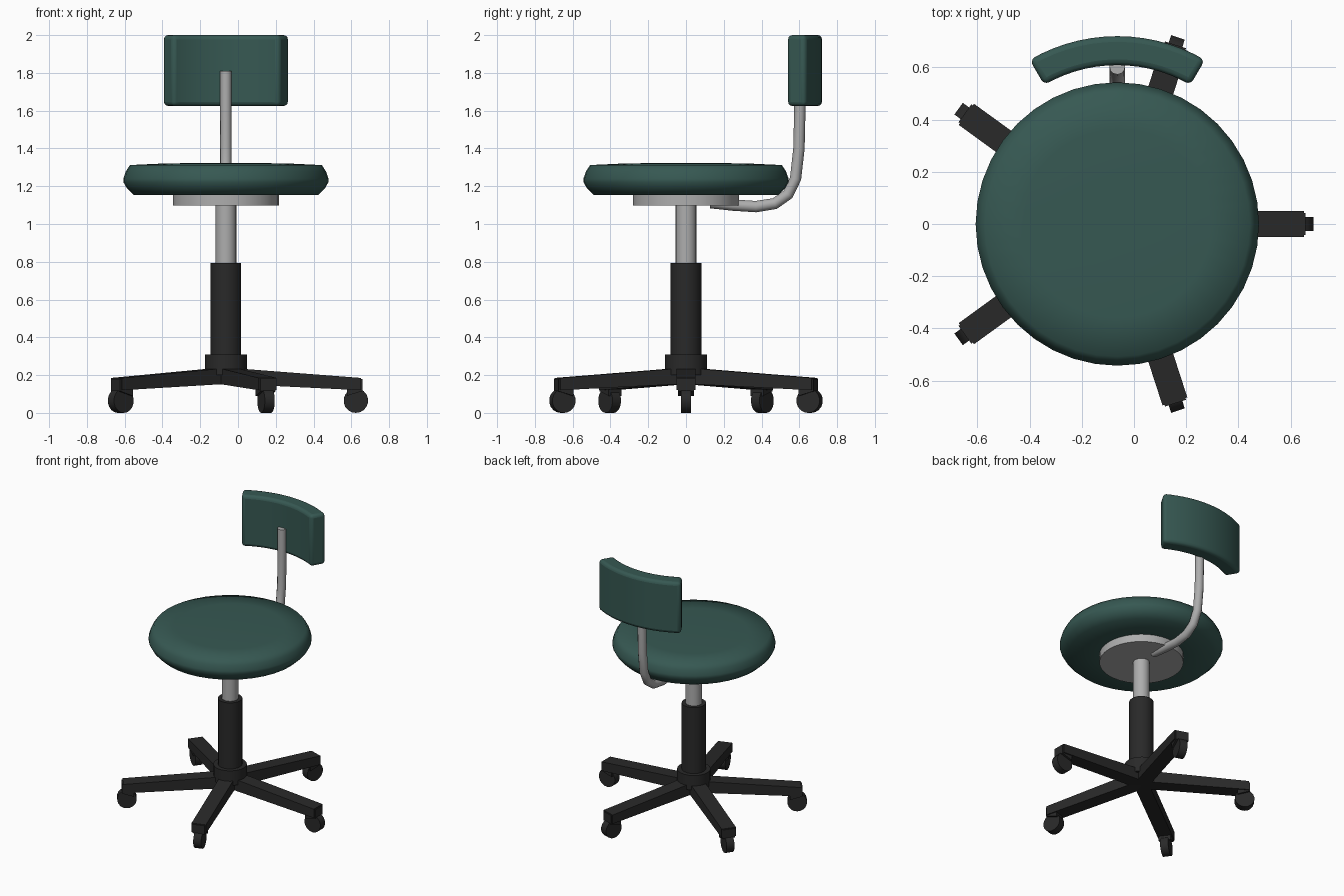
import bpy, bmesh
from math import sin, cos, pi, radians
from mathutils import Matrix, Vector

if "Cube" in bpy.data.objects:
    bpy.data.objects.remove(bpy.data.objects["Cube"])

CX = -0.064  # the column axis


def material(name, rgb):
    m = bpy.data.materials.new(name)
    m.use_nodes = True
    m.diffuse_color = (*rgb, 1)
    m.node_tree.nodes["Principled BSDF"].inputs["Base Color"].default_value = (*rgb, 1)
    return m


GREEN = material("dark green fabric", (0.037, 0.098, 0.085))
BLACK = material("black plastic", (0.022, 0.022, 0.022))
METAL = material("grey metal", (0.42, 0.42, 0.42))


def finish(bm, name, mat, angle=None):
    bmesh.ops.recalc_face_normals(bm, faces=bm.faces)
    mesh = bpy.data.meshes.new(name)
    bm.to_mesh(mesh)
    bm.free()
    mesh.materials.append(mat)
    ob = bpy.data.objects.new(name, mesh)
    bpy.context.collection.objects.link(ob)
    if angle:
        bpy.ops.object.select_all(action='DESELECT')
        ob.select_set(True)
        bpy.context.view_layer.objects.active = ob
        bpy.ops.object.shade_smooth_by_angle(angle=radians(angle))
    return ob


def lathe(name, profile, mat, steps, angle=35):
    """Spin an (r, z) profile that starts and ends on the axis."""
    bm = bmesh.new()
    verts = [bm.verts.new((r, 0, z)) for r, z in profile]
    edges = [bm.edges.new(pair) for pair in zip(verts, verts[1:])]
    bmesh.ops.spin(bm, geom=verts + edges, axis=(0, 0, 1), cent=(0, 0, 0),
                   angle=2 * pi, steps=steps)
    bmesh.ops.remove_doubles(bm, verts=bm.verts, dist=0.0005)
    ob = finish(bm, name, mat, angle)
    ob.location.x = CX
    return ob


def cylinder(name, r, z0, z1, mat, steps):
    return lathe(name, [(0, z0), (r, z0), (r, z1), (0, z1)], mat, steps)


def bar(name, x0, x1, width, ends, turn):
    """Radial bar; ends holds the (bottom, top) heights at x0 and x1."""
    bm = bmesh.new()
    bmesh.ops.create_cube(bm, size=1)
    for v in bm.verts:
        outer, upper = v.co.x > 0, v.co.z > 0
        v.co = (x1 if outer else x0, v.co.y * width, ends[outer][upper])
    bm.transform(Matrix.Translation((CX, 0, 0)) @ turn)
    return finish(bm, name, BLACK)


# Five-legged base with casters
for i in range(5):
    turn = Matrix.Rotation(i * 2 * pi / 5, 4, 'Z')
    bar(f"leg_{i + 1}", 0, 0.715, 0.1, ((0.155, 0.24), (0.12, 0.185)), turn)
    bar(f"caster_fork_{i + 1}", 0.64, 0.722, 0.084, ((0.09, 0.18), (0.115, 0.18)), turn)
    bm = bmesh.new()
    bmesh.ops.create_cone(bm, cap_ends=True, segments=18, radius1=0.065, radius2=0.065,
                          depth=0.055)
    bm.transform(Matrix.Translation((CX, 0, 0)) @ turn
                 @ Matrix.Translation((0.688, 0, 0.065)) @ Matrix.Rotation(pi / 2, 4, 'X'))
    finish(bm, f"caster_wheel_{i + 1}", BLACK, 35)

# Column
cylinder("hub", 0.112, 0.2, 0.308, BLACK, 20)
cylinder("column_sleeve", 0.081, 0.3, 0.793, BLACK, 20)
cylinder("gas_post", 0.055, 0.78, 1.12, METAL, 20)
cylinder("seat_plate", 0.28, 1.097, 1.16, METAL, 36)

# Round cushion
lathe("seat", [(0, 1.153), (0.3, 1.153), (0.487, 1.153), (0.525, 1.19), (0.543, 1.222),
               (0.543, 1.24), (0.53, 1.278), (0.508, 1.312), (0.36, 1.319),
               (0.18, 1.323), (0, 1.324)], GREEN, 40, 80)

# Bent tube carrying the backrest
path = [(0.13, 1.113), (0.25, 1.1), (0.37, 1.092), (0.47, 1.108), (0.54, 1.157),
        (0.58, 1.24), (0.598, 1.4), (0.603, 1.62), (0.603, 1.81)]
bm = bmesh.new()
rings = []
for i, (y, z) in enumerate(path):
    a, b = path[max(i - 1, 0)], path[min(i + 1, len(path) - 1)]
    t = Vector((0, b[0] - a[0], b[1] - a[1])).normalized()
    n = Vector((0, -t.z, t.y))
    rings.append([bm.verts.new(Vector((CX, y, z)) + 0.03 * (
        Vector((cos(k * pi / 6), 0, 0)) + n * sin(k * pi / 6))) for k in range(12)])
for p, q in zip(rings, rings[1:]):
    for k in range(12):
        j = (k + 1) % 12
        bm.faces.new((p[k], p[j], q[j], q[k]))
bm.faces.new(rings[0])
bm.faces.new(rings[-1])
finish(bm, "back_support_tube", METAL, 50)

# Curved backrest: a rectangular section swept along an arc
bm = bmesh.new()
SECTION = [(0.555, 1.625), (0.666, 1.625), (0.666, 2.0), (0.555, 2.0)]
STEPS = 14
rings = []
for i in range(STEPS + 1):
    a = radians(-30.3 + 60.6 * i / STEPS)
    rings.append([bm.verts.new((CX + r * sin(a), 0.054 + r * cos(a), z)) for r, z in SECTION])
for p, q in zip(rings, rings[1:]):
    for k in range(4):
        j = (k + 1) % 4
        bm.faces.new((p[k], p[j], q[j], q[k]))
bm.faces.new(rings[0])
bm.faces.new(rings[-1])
back = finish(bm, "backrest", GREEN, 40)
bevel = back.modifiers.new("rounded_edges", 'BEVEL')
bevel.width = 0.022
bevel.segments = 3
bevel.limit_method = 'ANGLE'
bevel.angle_limit = radians(40)
bevel.use_clamp_overlap = False
